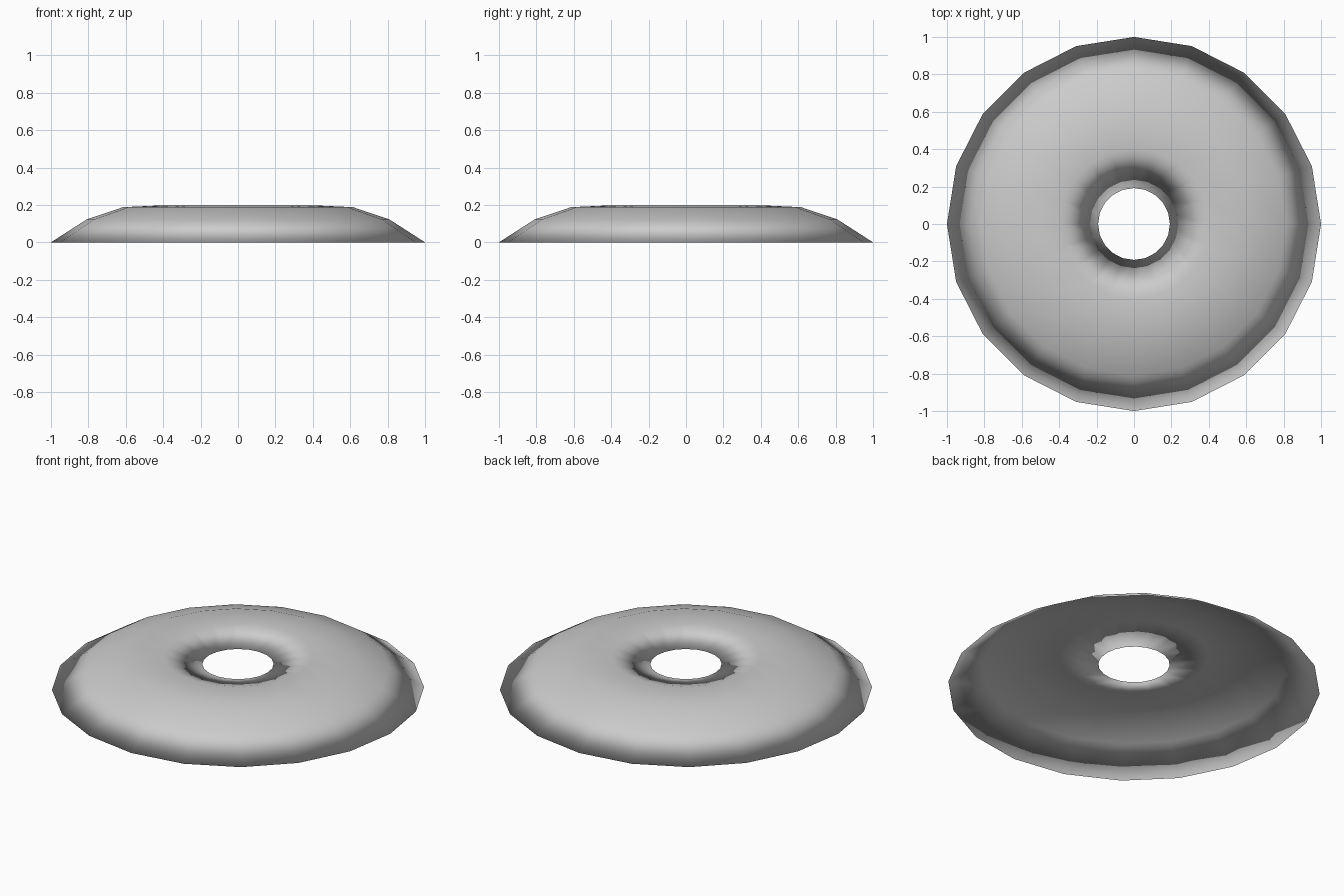
import bpy, bmesh
from math import sin, cos, tau

if "Cube" in bpy.data.objects:
    bpy.data.objects.remove(bpy.data.objects["Cube"])

SIDES = 20
GAP = 0.003  # thin space between upper skin and underside

# Closed profile (radius, height): upper skin inward, underside back outward
upper = [(1.0, 0.0), (0.81, 0.122), (0.615, 0.188), (0.4, 0.198), (0.192, 0.145)]
under = [(r, z - GAP) for r, z in reversed(upper[1:-1])]
profile = upper + under

# Ring shell: sweep the profile round the z axis
bm = bmesh.new()
rings = []
for i in range(SIDES):
    a = tau * i / SIDES
    rings.append([bm.verts.new((r * cos(a), r * sin(a), z)) for r, z in profile])

n = len(profile)
for i in range(SIDES):
    a, b = rings[i], rings[(i + 1) % SIDES]
    for j in range(n):
        k = (j + 1) % n
        face = bm.faces.new((a[j], b[j], b[k], a[k]))
        face.smooth = True
bmesh.ops.recalc_face_normals(bm, faces=bm.faces[:])

mesh = bpy.data.meshes.new("ring_shell")
bm.to_mesh(mesh)
bm.free()
bpy.context.collection.objects.link(bpy.data.objects.new("ring_shell", mesh))
